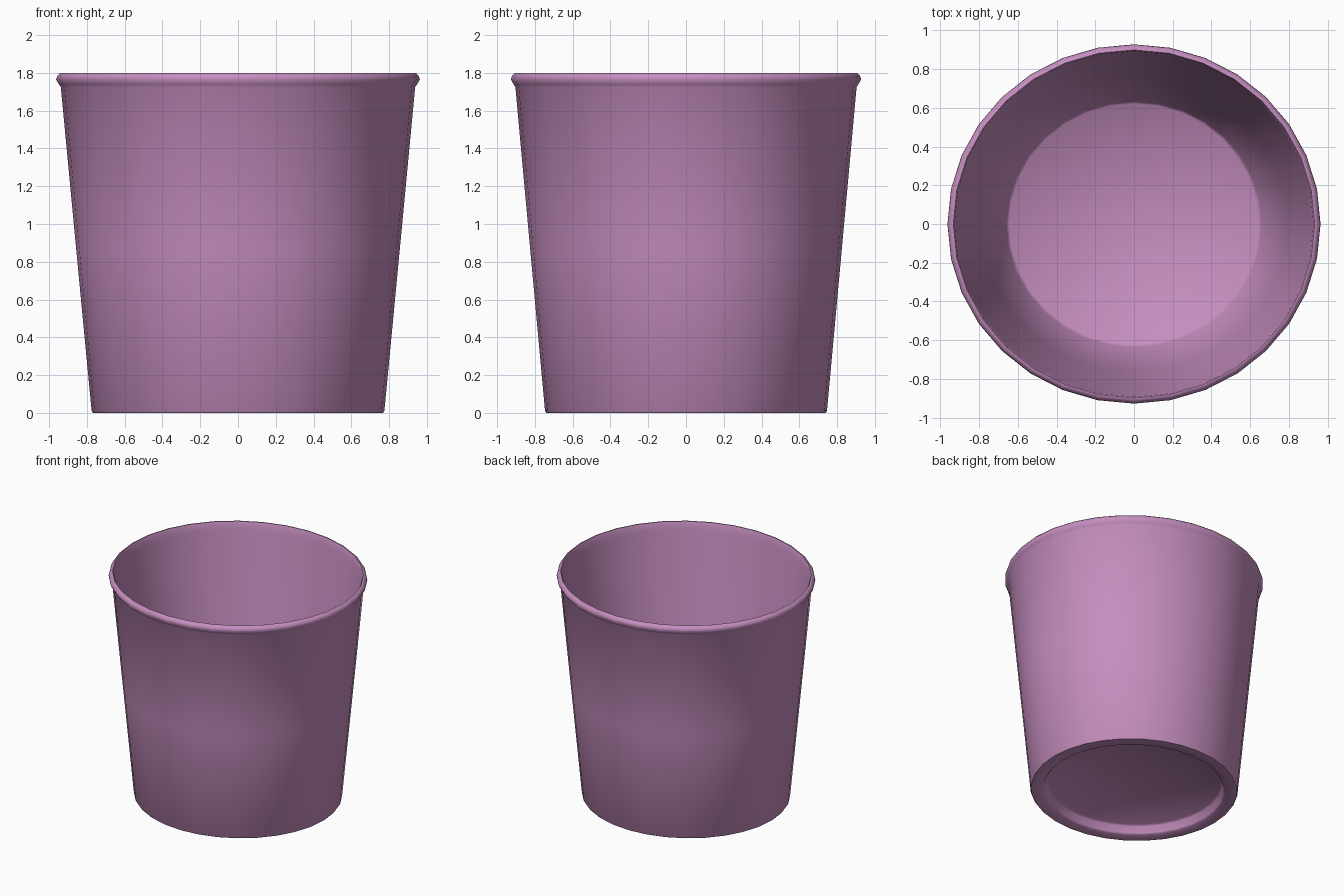
import bpy, bmesh, math

if "Cube" in bpy.data.objects:
    bpy.data.objects.remove(bpy.data.objects["Cube"])

SIDES = 32
Y_SCALE = 0.963   # the cup is slightly oval

# Closed wall section (radius, z): underside recess -> foot -> outside -> rolled rim -> inside -> floor
profile = [
    (0.645, 0.07), (0.66, 0.06), (0.67, 0.01), (0.68, 0.0),
    (0.768, 0.0), (0.775, 0.01), (0.857, 0.87), (0.938, 1.725),
    (0.947, 1.738), (0.963, 1.765), (0.958, 1.782), (0.942, 1.80),
    (0.933, 1.80), (0.926, 1.785), (0.92, 1.74),
    (0.79, 0.92), (0.66, 0.115), (0.645, 0.10),
]

bm = bmesh.new()
rings = []
for r, z in profile:
    ring = []
    for i in range(SIDES):
        a = 2 * math.pi * i / SIDES
        ring.append(bm.verts.new((r * math.cos(a), r * Y_SCALE * math.sin(a), z)))
    rings.append(ring)

# Wall bands
for low, high in zip(rings, rings[1:]):
    for i in range(SIDES):
        j = (i + 1) % SIDES
        bm.faces.new((low[i], low[j], high[j], high[i]))

# Floor: underside and inside
bm.faces.new(list(reversed(rings[0])))
bm.faces.new(rings[-1])
bmesh.ops.recalc_face_normals(bm, faces=bm.faces[:])

mesh = bpy.data.meshes.new("cup")
bm.to_mesh(mesh)
bm.free()
cup = bpy.data.objects.new("cup", mesh)
bpy.context.collection.objects.link(cup)

# Pink-purple finish
mat = bpy.data.materials.new("cup_pink")
mat.diffuse_color = (0.56, 0.27, 0.52, 1)
mat.use_nodes = True
mat.node_tree.nodes["Principled BSDF"].inputs["Base Color"].default_value = mat.diffuse_color
mesh.materials.append(mat)

# Smooth sides and rim
bpy.context.view_layer.objects.active = cup
cup.select_set(True)
bpy.ops.object.shade_smooth_by_angle(angle=math.radians(50))
